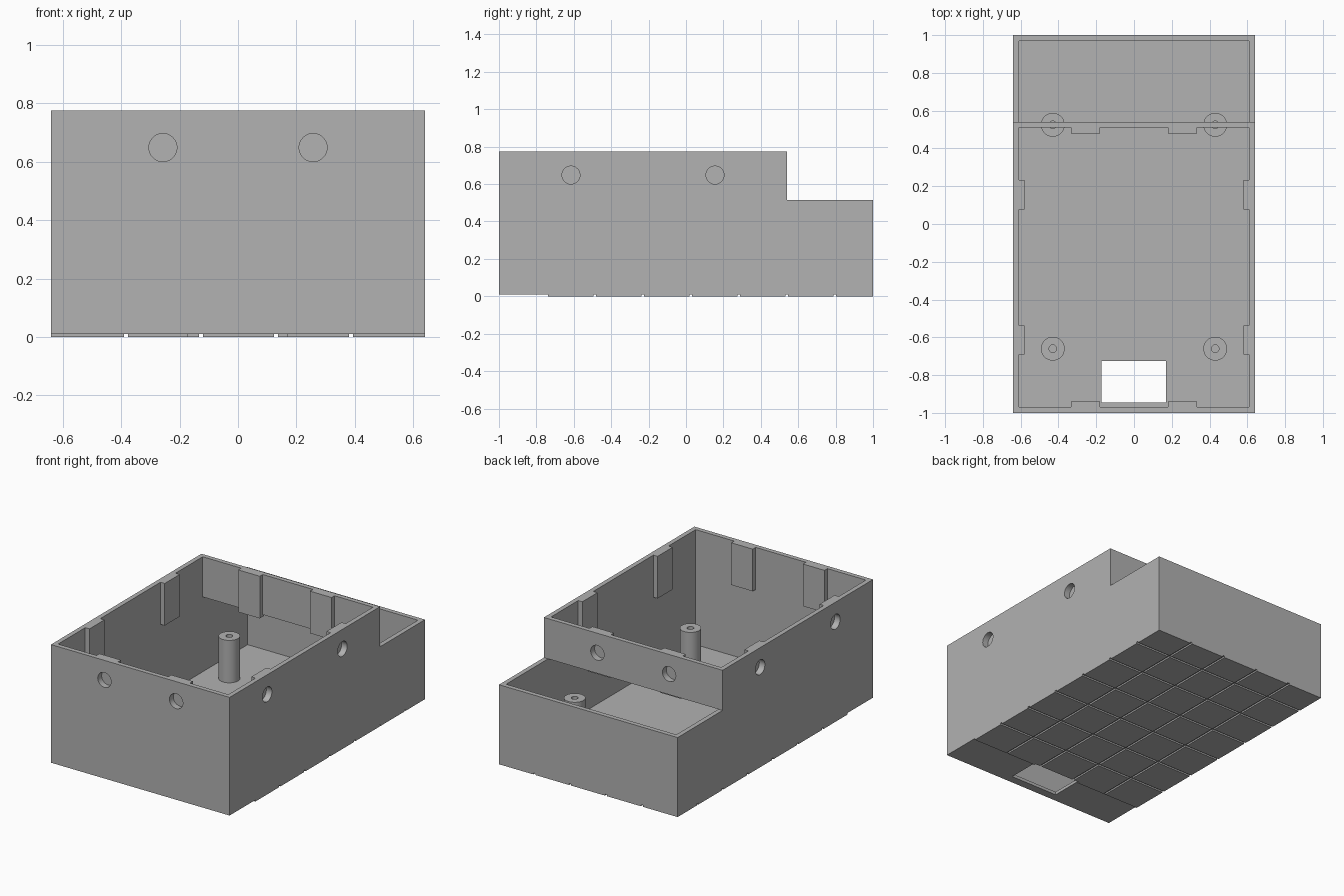
import bpy
import bmesh
import math
from mathutils import Matrix

cube = bpy.data.objects.get("Cube")
if cube:
    bpy.data.objects.remove(cube, do_unlink=True)

grey = bpy.data.materials.new("plain_grey")
grey.use_nodes = True
colour = (0.445, 0.445, 0.445, 1)
grey.diffuse_color = colour
grey.node_tree.nodes["Principled BSDF"].inputs["Base Color"].default_value = colour

W, L, T = 0.64, 1.0, 0.03             # half width, half length, wall thickness
BASE, FLOOR = 0.01, 0.03
LOW, HIGH, STEP = 0.515, 0.775, 0.54  # rim heights and step position
HOLE_Z = 0.648


def finish(name, bm):
    bmesh.ops.recalc_face_normals(bm, faces=bm.faces)
    mesh = bpy.data.meshes.new(name)
    bm.to_mesh(mesh)
    bm.free()
    mesh.materials.append(grey)
    obj = bpy.data.objects.new(name, mesh)
    bpy.context.collection.objects.link(obj)
    return obj


def add_box(bm, x0, x1, y0, y1, z0, z1):
    place = Matrix.Translation(((x0 + x1) / 2, (y0 + y1) / 2, (z0 + z1) / 2))
    bmesh.ops.create_cube(bm, size=1, matrix=place @ Matrix.Diagonal((x1 - x0, y1 - y0, z1 - z0, 1)))


def box(name, *bounds):
    bm = bmesh.new()
    add_box(bm, *bounds)
    return finish(name, bm)


def cylinder(name, centre, radius, depth, axis="Z"):
    turn = {"X": Matrix.Rotation(math.pi / 2, 4, "Y"),
            "Y": Matrix.Rotation(math.pi / 2, 4, "X"),
            "Z": Matrix.Identity(4)}[axis]
    bm = bmesh.new()
    bmesh.ops.create_cone(bm, cap_ends=True, segments=40, radius1=radius, radius2=radius,
                          depth=depth, matrix=Matrix.Translation(centre) @ turn)
    return finish(name, bm)


def select(obj):
    bpy.ops.object.select_all(action="DESELECT")
    obj.select_set(True)
    bpy.context.view_layer.objects.active = obj


def combine(obj, tool, operation="DIFFERENCE"):
    select(obj)
    mod = obj.modifiers.new("shape", "BOOLEAN")
    mod.operation, mod.solver, mod.object = operation, "EXACT", tool
    bpy.ops.object.modifier_apply(modifier=mod.name)
    bpy.data.objects.remove(tool, do_unlink=True)


def smooth(obj):
    select(obj)
    bpy.ops.object.shade_smooth_by_angle(angle=math.radians(30))


# Stepped case, extruded from its side profile
bm = bmesh.new()
profile = [(-L, BASE), (L, BASE), (L, LOW), (STEP, LOW), (STEP, HIGH), (-L, HIGH)]
side = bm.faces.new([bm.verts.new((-W, y, z)) for y, z in profile])
ext = bmesh.ops.extrude_face_region(bm, geom=[side])
bmesh.ops.translate(bm, vec=(2 * W, 0, 0),
                    verts=[v for v in ext["geom"] if isinstance(v, bmesh.types.BMVert)])
case = finish("case", bm)

# Hollow interior, leaving a hanging cross wall at the step
combine(case, box("cavity", T - W, W - T, T - L, L - T, FLOOR, LOW))
combine(case, box("upper_cavity", T - W, W - T, T - L, STEP - T, LOW - 0.05, 1))
combine(case, box("rear_opening", T - W, W - T, STEP, L - T, LOW - 0.05, 1))

# Screw tabs inside the walls, each with a blind hole from outside
TAB, HALF, TAB_Z = 0.03, 0.077, 0.502
for s in (-1, 1):
    for y in (-0.615, 0.155):
        xs = sorted((s * (W - T / 2), s * (W - T - TAB)))
        combine(case, box("tab", *xs, y - HALF, y + HALF, TAB_Z, HIGH), "UNION")
        combine(case, cylinder("hole", (s * W, y, HOLE_Z), 0.048, 0.08, "X"))
    for wall, inward in ((-L, 1), (STEP, -1)):
        x = s * 0.257
        ys = sorted((wall + inward * T / 2, wall + inward * (T + TAB)))
        combine(case, box("tab", x - HALF, x + HALF, *ys, TAB_Z, HIGH), "UNION")
        combine(case, cylinder("hole", (x, wall, HOLE_Z), 0.048, 0.08, "Y"))

# Tiles under the floor, separated by grooves; the front row is left bare
PITCH, GAP = 0.2565, 0.007
bm = bmesh.new()
for col in range(5):
    x0 = -W + col * PITCH + (GAP if col else 0)
    x1 = W if col == 4 else -W + (col + 1) * PITCH - GAP
    for row in range(1, 8):
        y0 = -L + row * PITCH + GAP
        y1 = L if row == 7 else -L + (row + 1) * PITCH - GAP
        add_box(bm, x0, x1, y0, y1, 0, BASE)
tiles = finish("base_tiles", bm)

# Rectangular opening through the floor
for part in (case, tiles):
    combine(part, box("port", -0.173, 0.17, -0.945, -0.725, -0.1, 0.1))
smooth(case)

# Standoffs with screw holes
TOP = 0.305
for x, side_name in ((-0.43, "right"), (0.43, "left")):
    for y, end_name in ((-0.66, "front"), (0.525, "back")):
        post = cylinder(f"{end_name}_{side_name}_standoff",
                        (x, y, (FLOOR + TOP) / 2), 0.063, TOP - FLOOR)
        combine(post, cylinder("bore", (x, y, TOP), 0.02, 0.4))
        smooth(post)
